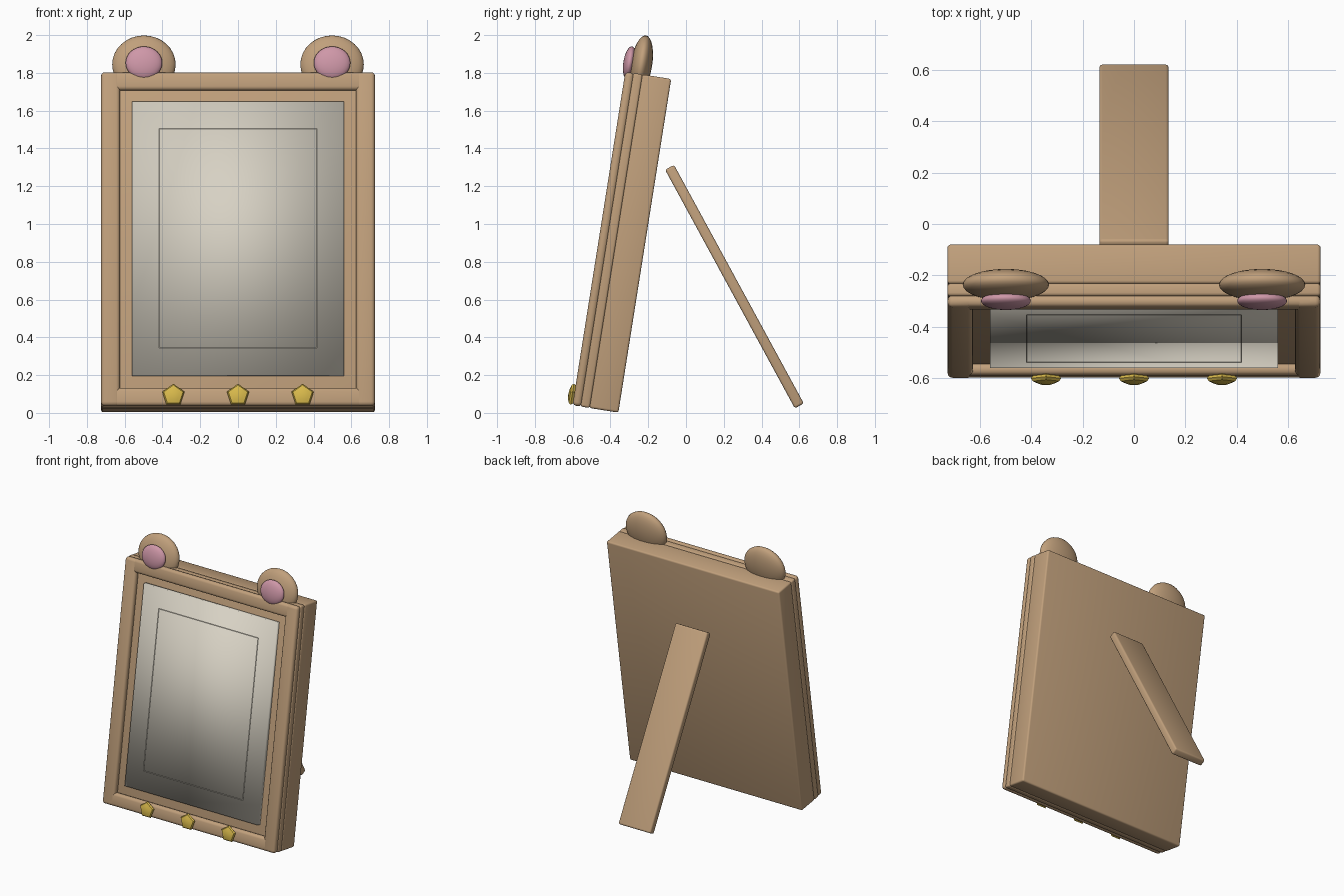
import bpy, bmesh, math
from mathutils import Matrix, Vector

if "Cube" in bpy.data.objects:
    bpy.data.objects.remove(bpy.data.objects["Cube"])


def material(name, rgb):
    m = bpy.data.materials.new(name)
    m.diffuse_color = (*rgb, 1)
    m.use_nodes = True
    m.node_tree.nodes["Principled BSDF"].inputs["Base Color"].default_value = m.diffuse_color
    return m


WOOD = material("tan_wood", (0.53, 0.35, 0.20))
SILVER = material("mirror_silver", (0.68, 0.64, 0.55))
PINK = material("ear_pink", (0.62, 0.31, 0.39))
GOLD = material("gold", (0.68, 0.48, 0.07))

# Leaning space: x = width, y = depth from the front, z = height along the frame
LEAN = Matrix.Translation((0, -0.60, 0.04)) @ Matrix.Rotation(math.radians(-9), 4, 'X')


def finish(name, bm, mat, matrix, bevel=0, angle=40):
    me = bpy.data.meshes.new(name)
    bm.to_mesh(me)
    bm.free()
    me.materials.append(mat)
    ob = bpy.data.objects.new(name, me)
    bpy.context.collection.objects.link(ob)
    ob.matrix_world = matrix
    bpy.ops.object.select_all(action='DESELECT')
    ob.select_set(True)
    bpy.context.view_layer.objects.active = ob
    if angle >= 180:
        bpy.ops.object.shade_smooth()
    else:
        bpy.ops.object.shade_smooth_by_angle(angle=math.radians(angle if not bevel else 89))
    if bevel:
        for p in me.polygons:
            p.use_smooth = True
        att = me.attributes.get("sharp_edge")
        if att:
            me.attributes.remove(att)
        mod = ob.modifiers.new("rounded_edges", 'BEVEL')
        mod.width = bevel
        mod.segments = 3
    return ob


def box(name, lo, hi, mat, matrix=LEAN, bevel=0, angle=40):
    lo, hi = Vector(lo), Vector(hi)
    bm = bmesh.new()
    bmesh.ops.create_cube(bm, size=1)
    for v in bm.verts:
        v.co = (lo + hi) / 2 + v.co * (hi - lo)
    return finish(name, bm, mat, matrix, bevel, angle)


def ball(name, centre, radii, mat, seg=32, rings=16, angle=180):
    # pole points to the front
    bm = bmesh.new()
    bmesh.ops.create_uvsphere(bm, u_segments=seg, v_segments=rings, radius=1)
    bmesh.ops.rotate(bm, verts=bm.verts, matrix=Matrix.Rotation(math.radians(90), 3, 'X'))
    top = max(bm.verts, key=lambda v: v.co.x ** 2 + v.co.z ** 2).co
    turn = math.atan2(top.x, top.z)  # put one corner straight up
    bmesh.ops.rotate(bm, verts=bm.verts, matrix=Matrix.Rotation(-turn, 3, 'Y'))
    bmesh.ops.scale(bm, verts=bm.verts, vec=radii)
    m = Matrix.Translation(centre) @ Matrix.Rotation(math.radians(-9), 4, 'X')
    return finish(name, bm, mat, m, 0, angle)


W, H = 0.725, 1.788

# Backing layers
box("back_slab", (-W, 0.09, 0), (W, 0.245, H), WOOD, bevel=0.012)
box("middle_panel", (-W, 0.042, 0), (W, 0.092, H), WOOD, bevel=0.012)

# Front moulding
box("bottom_bar", (-W + 0.02, 0, 0), (W - 0.02, 0.047, 0.097), WOOD, bevel=0.02)
box("top_bar", (-W + 0.02, 0, H - 0.097), (W - 0.02, 0.047, H), WOOD, bevel=0.02)
for s, side in ((-1, "left"), (1, "right")):
    a, b = sorted((s * 0.625, s * W))
    box(side + "_bar", (a, -0.001, 0), (b, 0.047, H), WOOD, bevel=0.02)

# Mirror with a fine inner outline
box("mirror", (-0.56, 0.015, 0.164), (0.56, 0.05, 1.632), SILVER, angle=180)
IX, Z0, Z1, T = 0.417, 0.31, 1.485, 0.003
for s in (-1, 1):
    box("mirror_line_upright", (s * IX - T / 2, 0.0135, Z0), (s * IX + T / 2, 0.016, Z1), SILVER)
for z in (Z0, Z1):
    box("mirror_line_level", (-IX, 0.0135, z - T / 2), (IX, 0.016, z + T / 2), SILVER)

# Ears
for s, side in ((-1, "left"), (1, "right")):
    ball(side + "_ear", (s * 0.498, -0.236, 1.845), (0.168, 0.057, 0.155), WOOD)
    ball(side + "_inner_ear", (s * 0.498, -0.299, 1.853), (0.097, 0.033, 0.088), PINK)

# Gold studs along the bottom bar
for i in (-1, 0, 1):
    ball("gold_stud", (i * 0.342, -0.603, 0.093), (0.062, 0.021, 0.062), GOLD, 5, 6, 30)

# Rear prop leg
top, bottom = Vector((0, -0.087, 1.300)), Vector((0, 0.600, 0.037))
d = top - bottom
prop = Matrix.Translation(bottom) @ Matrix.Rotation(math.atan2(-d.y, d.z), 4, 'X')
box("prop_leg", (-0.135, -0.027, 0), (0.135, 0.027, d.length), WOOD, prop, bevel=0.012)
